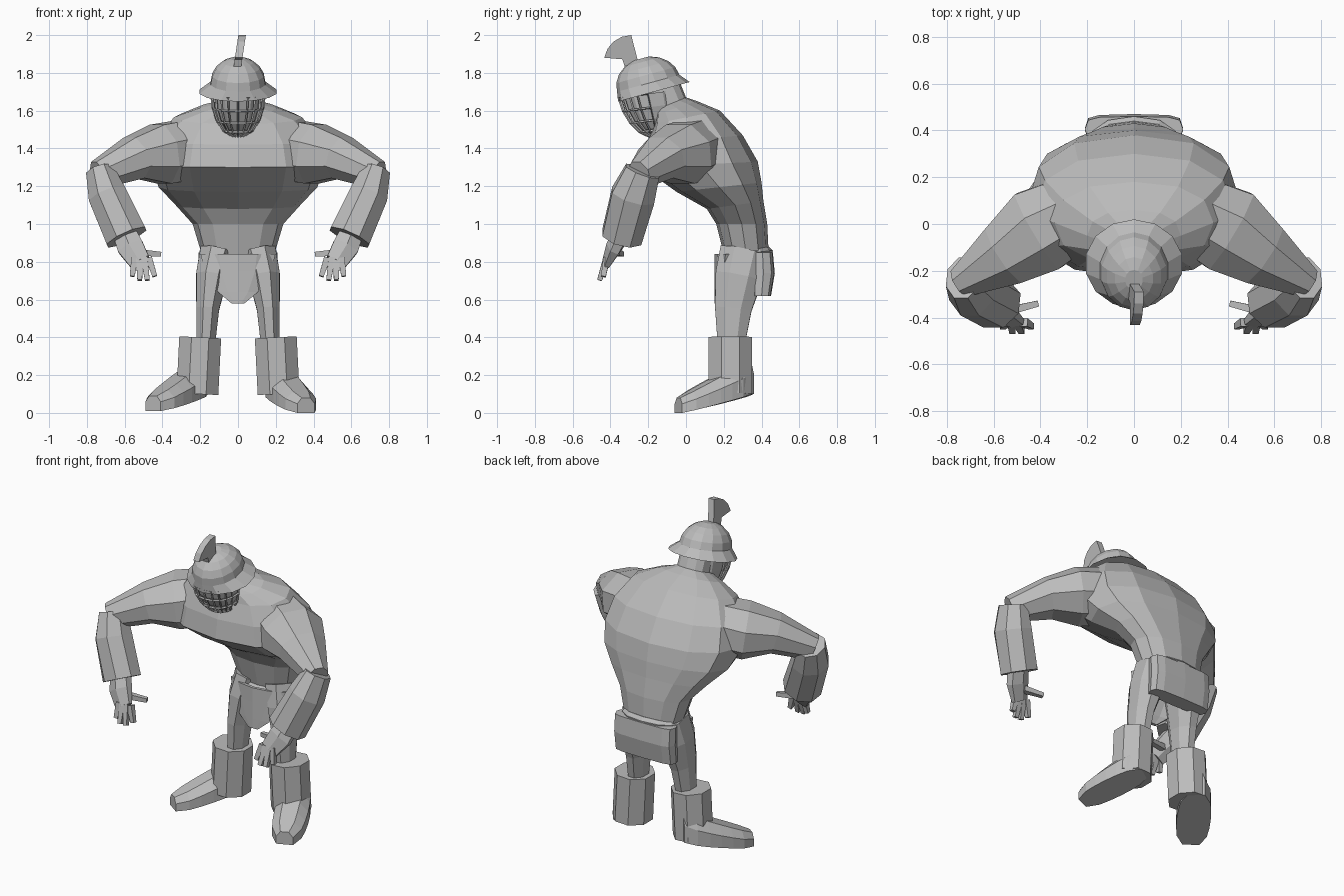
import bpy, bmesh
from math import sin, cos, pi, radians, copysign
from mathutils import Vector

default_cube = bpy.data.objects.get("Cube")
if default_cube:
    bpy.data.objects.remove(default_cube)

colour = (.5, .5, .5, 1)
grey = bpy.data.materials.new("plain_grey")
grey.use_nodes = True
grey.diffuse_color = colour
grey.node_tree.nodes["Principled BSDF"].inputs["Base Color"].default_value = colour

SIDEWAYS = Vector((1, 0, 0))
BACKWARD = Vector((0, 1, 0))
UPWARD = Vector((0, 0, 1))


def loft(name, rings, closed=True, mirrored=False):
    """Skin a row of equal point rings; closed rings also get end caps."""
    bm = bmesh.new()
    rows = [[bm.verts.new(point) for point in ring] for ring in rings]
    count = len(rows[0])
    for lower, upper in zip(rows, rows[1:]):
        for i in range(count if closed else count - 1):
            j = (i + 1) % count
            bm.faces.new((lower[i], lower[j], upper[j], upper[i]))
    if closed:
        bm.faces.new(rows[0])
        bm.faces.new(rows[-1])
    bmesh.ops.recalc_face_normals(bm, faces=bm.faces)
    mesh = bpy.data.meshes.new(name)
    bm.to_mesh(mesh)
    bm.free()
    mesh.materials.append(grey)
    part = bpy.data.objects.new(name, mesh)
    bpy.context.collection.objects.link(part)
    if mirrored:
        part.modifiers.new("mirror", "MIRROR").use_mirror_merge = False
    return part


def oval(centre, forward, width, count=12, roundness=.85, start=0, sweep=2 * pi):
    """Rounded section spanned by a forward vector and a half width."""
    def soften(value):
        return copysign(abs(value) ** roundness, value)
    angles = [start + sweep * i / count for i in range(count)]
    return [centre + forward * soften(cos(a)) + SIDEWAYS * width * soften(sin(a)) for a in angles]


def section(front, back, width, **options):
    """Oval through a front and a back point, each given as (y, z)."""
    front, back = Vector((0, *front)), Vector((0, *back))
    return oval((front + back) / 2, (front - back) / 2, width, **options)


def dome(centre, forward, width, rise, steps=4, reach=75, **options):
    """Rings that shrink along a quarter circle towards the rise vector."""
    angles = [radians(reach * i / steps) for i in range(steps + 1)]
    return [oval(centre + rise * sin(a), forward * cos(a), width * cos(a), **options) for a in angles]


def limb(name, stations, reference, count=8):
    """Mirrored tube through stations of a point and two radii."""
    points = [Vector(station[0]) for station in stations]
    rings = []
    for i, (_, wide, deep) in enumerate(stations):
        following = points[min(i + 1, len(points) - 1)]
        direction = (following - points[max(i - 1, 0)]).normalized()
        side = reference.cross(direction).normalized()
        across = direction.cross(side)
        angles = [2 * pi * (k + .5) / count for k in range(count)]
        rings.append([points[i] + side * wide * cos(a) + across * deep * sin(a) for a in angles])
    return loft(name, rings, mirrored=True)


# Hunched torso, from waist to neck
loft("torso", [section(front, back, width) for front, back, width in (
    ((.21, .8), (.44, .8), .18),
    ((.16, 1), (.43, 1), .24),
    ((.11, 1.08), (.41, 1.12), .33),
    ((-.05, 1.17), (.4, 1.22), .42),
    ((-.23, 1.3), (.38, 1.33), .46),
    ((-.21, 1.42), (.3, 1.47), .43),
    ((-.17, 1.53), (.18, 1.6), .34),
    ((-.16, 1.58), (.06, 1.65), .2),
    ((-.17, 1.6), (0, 1.67), .1),
    ((-.22, 1.7), (-.04, 1.77), .1))])

# Arms, bracers and hands
limb("upper_arms", [
    ((.18, .09, 1.41), .16, .17),
    ((.41, -.03, 1.37), .2, .17),
    ((.55, -.13, 1.35), .15, .12),
    ((.74, -.25, 1.26), .07, .08)], UPWARD)
limb("bracers", [
    ((.73, -.23, 1.28), .08, .1),
    ((.69, -.28, 1.15), .11, .125),
    ((.59, -.34, .93), .12, .115)], BACKWARD)
limb("palms", [
    ((.6, -.34, .95), .07, .05),
    ((.57, -.38, .88), .08, .045),
    ((.52, -.42, .8), .065, .025)], BACKWARD, count=6)
limb("thumbs", [((.53, -.37, .85), .025, .025), ((.41, -.34, .84), .018, .018)], BACKWARD, count=4)
for number, finger in enumerate(("index", "middle", "ring", "little")):
    offset = number - 1.5
    curl = offset * offset / 100
    knuckle = (.51 + offset / 40, -.42, .82)
    fingertip = (.5 + offset / 25, curl - .46, .7 + curl)
    limb(finger + "_fingers", [(knuckle, .025, .025), (fingertip, .018, .018)], BACKWARD, count=4)

# Legs and boot shafts
limb("legs", [
    ((.11, .31, .85), .1, .14),
    ((.14, .28, .72), .09, .135),
    ((.16, .25, .55), .065, .105),
    ((.17, .24, .38), .055, .08)], BACKWARD)
limb("boot_shafts", [
    ((.2, .235, .4), .12, .125),
    ((.215, .235, .1), .12, .125)], BACKWARD)

# Feet slope down to the toe; the right one is turned further out
heel = Vector((.2, .33, .1))
for name, mirror, toe in (("left_foot", 1, Vector((.36, -.04, 0))),
                          ("right_foot", -1, Vector((.45, -.02, .01)))):
    foot_side = UPWARD.cross(toe - heel).normalized()
    rings = []
    for step in range(7):
        along = step / 6
        sole = heel.lerp(toe, along)
        half = foot_side * (.05 + .05 * max(sin(pi * along), 0) ** .4)
        height = UPWARD * (.18 - .1 * along)
        shoulder = height * .6
        ring = [sole - half, sole + half, sole + half + shoulder,
                sole + half / 2 + height, sole - half / 2 + height, sole - half + shoulder]
        rings.append([Vector((p.x * mirror, p.y, p.z)) for p in ring])
    loft(name, rings)

# Loincloth: belt, pointed front flap and boxy back flap
loft("belt", [
    section((.18, .77), (.45, .79), .19),
    section((.18, .83), (.46, .86), .2),
    section((.2, .84), (.44, .88), .19)])
flap_rows = []
for height, width in ((.84, .19), (.75, .17), (.64, .1), (.58, .03)):
    spread = [width * k / 2 for k in range(-2, 3)]
    flap_rows.append([Vector((x, .17 + 1.6 * x * x, height)) for x in spread])
front_flap = loft("front_flap", flap_rows, closed=False)
front_flap.modifiers.new("thickness", "SOLIDIFY").thickness = .02
loft("back_flap", [
    section((.35, height), (back, height), .21, roundness=.5)
    for height, back in ((.62, .45), (.74, .47), (.85, .46))])

# Head with a barred face guard
face_centre = Vector((0, -.2, 1.69))
face_forward = Vector((0, -.155, -.02))
chin_drop = Vector((0, .05, -.23))
loft("face", dome(face_centre, face_forward * .9, .125, chin_drop * .95))
guard_rings = dome(face_centre, face_forward, .14, chin_drop,
                   count=11, start=-pi / 2, sweep=pi * 1.1)
face_guard = loft("face_guard", guard_rings, closed=False)
bars = face_guard.modifiers.new("bars", "WIREFRAME")
bars.thickness = .015
bars.use_even_offset = False

# Tilted helmet, flared at the sides and the nape
crown_centre = Vector((0, -.2, 1.745))
crown_forward = Vector((0, -.165, -.045))
crown_rise = Vector((0, -.04, .135))
brim = oval(Vector((0, -.17, 1.7)), crown_forward * 1.15, .21, count=14, roundness=1)
loft("helmet", [brim] + dome(crown_centre, crown_forward, .148, crown_rise, count=14, roundness=1))

# Fan crest, leaning slightly sideways
outline = [(.145, 90 + 20 * i) for i in range(5)] + [(.05, 160), (.04, 210), (.04, -10)]
crest_sides = []
for offset in (-.02, .02):
    crest_sides.append([])
    for radius, degrees in outline:
        y, z = radius * cos(radians(degrees)), radius * sin(radians(degrees))
        crest_sides[-1].append(Vector((offset + z * .15, y - .29, z + 1.855)))
loft("crest", crest_sides)
